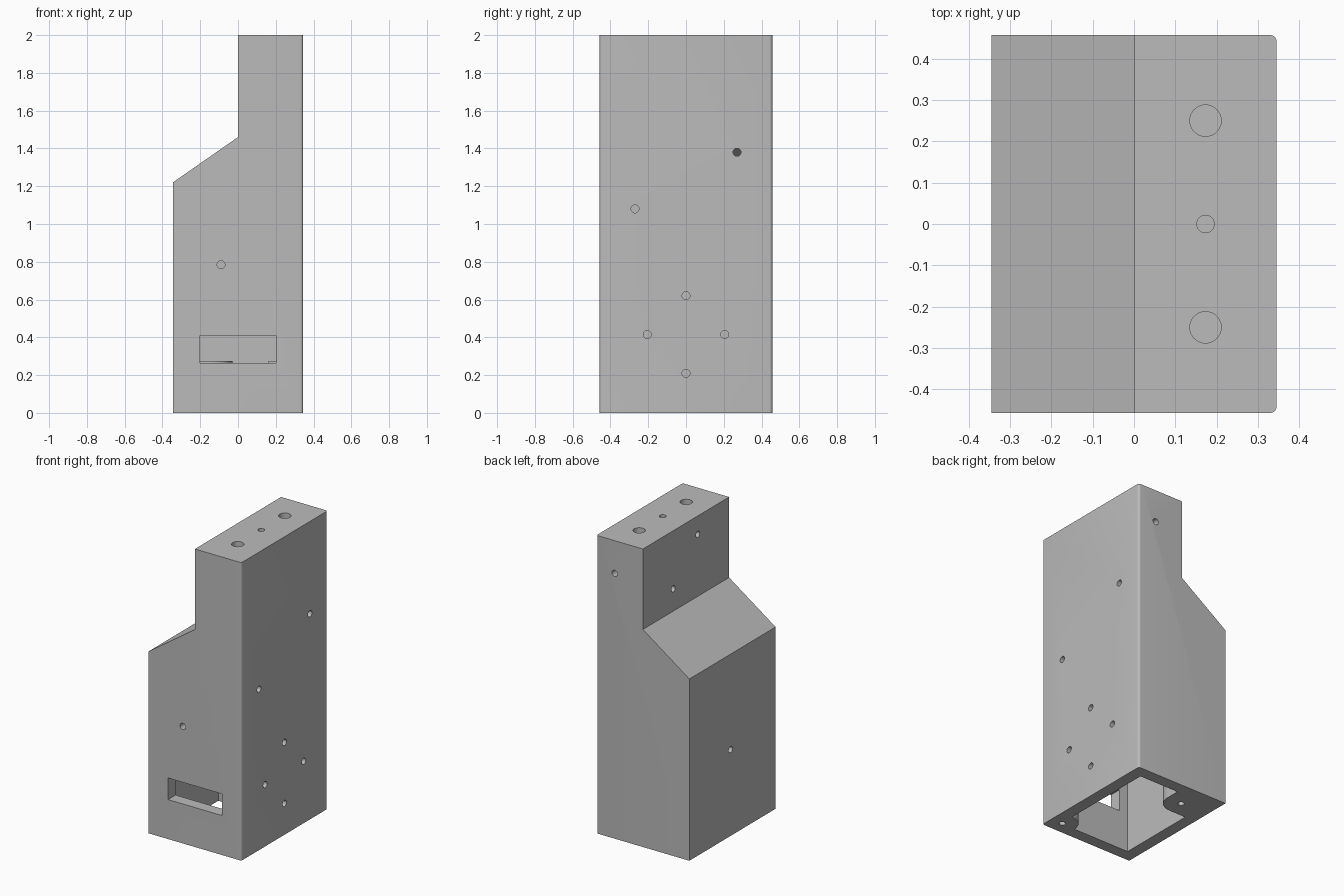
import bpy
import bmesh
from mathutils import Vector, Matrix

cube = bpy.data.objects.get("Cube")
if cube:
    bpy.data.objects.remove(cube, do_unlink=True)

HX, HY, WALL = 0.345, 0.457, 0.08
IX, IY = HX - WALL, HY - WALL

grey = bpy.data.materials.new("plain grey")
grey.use_nodes = True
grey.diffuse_color = (0.5, 0.5, 0.5, 1)
grey.node_tree.nodes["Principled BSDF"].inputs["Base Color"].default_value = (0.5, 0.5, 0.5, 1)


def make_object(name, bm):
    bmesh.ops.recalc_face_normals(bm, faces=bm.faces)
    mesh = bpy.data.meshes.new(name)
    bm.to_mesh(mesh)
    bm.free()
    mesh.materials.append(grey)
    obj = bpy.data.objects.new(name, mesh)
    bpy.context.collection.objects.link(obj)
    return obj


def extruded(name, profile, half, round_edges=False):
    """Extrude an x-z profile along y, optionally rounding its +x uprights."""
    bm = bmesh.new()
    face = bm.faces.new([bm.verts.new((x, -half, z)) for x, z in profile])
    out = bmesh.ops.extrude_face_region(bm, geom=[face])["geom"]
    bmesh.ops.translate(bm, vec=(0, 2 * half, 0),
                        verts=[v for v in out if isinstance(v, bmesh.types.BMVert)])
    if round_edges:
        edges = [e for e in bm.edges if all(v.co.x > HX - 0.001 for v in e.verts)
                 and abs(e.verts[0].co.z - e.verts[1].co.z) > 1]
        bmesh.ops.bevel(bm, geom=edges, offset=0.015, segments=5, profile=0.5, affect='EDGES')
    return make_object(name, bm)


def box(name, low, high):
    low, high = Vector(low), Vector(high)
    bm = bmesh.new()
    bmesh.ops.create_cube(bm, size=1, matrix=Matrix.Translation((low + high) / 2)
                          @ Matrix.Diagonal((*(high - low), 1)))
    return make_object(name, bm)


def rod(name, start, direction, radius, length, sides=32):
    """Cylinder running from start along direction."""
    axis = Vector(direction)
    turn = Vector((0, 0, 1)).rotation_difference(axis).to_matrix().to_4x4()
    bm = bmesh.new()
    bmesh.ops.create_cone(bm, cap_ends=True, segments=sides, radius1=radius, radius2=radius,
                          depth=length,
                          matrix=Matrix.Translation(Vector(start) + axis * length / 2) @ turn)
    return make_object(name, bm)


def combine(target, tool, operation):
    mod = target.modifiers.new(tool.name, 'BOOLEAN')
    mod.operation, mod.object, mod.solver = operation, tool, 'EXACT'
    bpy.context.view_layer.objects.active = target
    bpy.ops.object.modifier_apply(modifier=mod.name)
    bpy.data.objects.remove(tool, do_unlink=True)


# Outer shell with the sloped shoulder and narrow tower
housing = extruded("housing", [(-HX, 0), (HX, 0), (HX, 2), (0, 2), (0, 1.46), (-HX, 1.22)],
                   HY, True)

# Cavity, open underneath, following the shoulder
cavity = extruded("cavity", [(-IX, -0.1), (IX, -0.1), (IX, 1.41), (0.07, 1.41), (-IX, 1.18)], IY)
combine(housing, cavity, 'DIFFERENCE')

# Screw bosses in two opposite corners, each filled back to the walls
BOSS = 0.275
for sx, cx, cy, r in ((-1, -0.14, 0.28, 0.11), (1, 0.26, -0.372, 0.1)):
    sy = -sx
    boss = rod("boss", (cx, cy, 0), (0, 0, 1), r, BOSS, 48)
    wall_x, wall_y = sx * (HX - 0.03), sy * (HY - 0.03)
    if sx < 0:
        for ax, ay in ((cx, cy - r), (cx + r, cy)):
            fill = box("fill", (wall_x, ay, 0), (ax, wall_y, BOSS))
            combine(boss, fill, 'UNION')
    else:
        # Trim the boss to stay within the outer walls
        keep = box("keep", (-HX, 0.03 - HY, -0.1), (HX - 0.03, HY, 1))
        combine(boss, keep, 'INTERSECT')
    combine(housing, boss, 'UNION')
    combine(housing, rod("screw_hole", (cx, cy, -0.05), (0, 0, 1), 0.02, 0.25), 'DIFFERENCE')

# Front slot
combine(housing, box("slot", (-0.2, -HY - 0.1, 0.265), (0.2, -IY + 0.02, 0.41)), 'DIFFERENCE')

# Round holes: start just outside the surface, direction, radius
EAST, WEST, NORTH, SOUTH, DOWN = (1, 0, 0), (-1, 0, 0), (0, 1, 0), (0, -1, 0), (0, 0, -1)
holes = [((HX, y, z), WEST, 0.021) for y, z in
         ((-0.27, 1.08), (0.27, 1.38), (0, 0.62), (0, 0.21), (-0.205, 0.415), (0.205, 0.415))]
holes += [((0, -0.125, 1.876), EAST, 0.021), ((0, 0.135, 1.61), EAST, 0.021),
          ((-HX, 0.02, 0.58), EAST, 0.021),
          ((-0.09, -HY, 0.785), NORTH, 0.021), ((0.21, HY, 1.78), SOUTH, 0.021),
          ((0.173, 0.25, 2), DOWN, 0.038), ((0.173, 0, 2), DOWN, 0.021),
          ((0.173, -0.25, 2), DOWN, 0.038)]
for start, direction, radius in holes:
    outside = Vector(start) - Vector(direction) * 0.05
    combine(housing, rod("hole", outside, direction, radius, 0.16), 'DIFFERENCE')

# Smooth the round walls while keeping flat faces crisp
bpy.ops.object.select_all(action='DESELECT')
housing.select_set(True)
bpy.context.view_layer.objects.active = housing
bpy.ops.object.shade_smooth_by_angle(angle=0.5)
